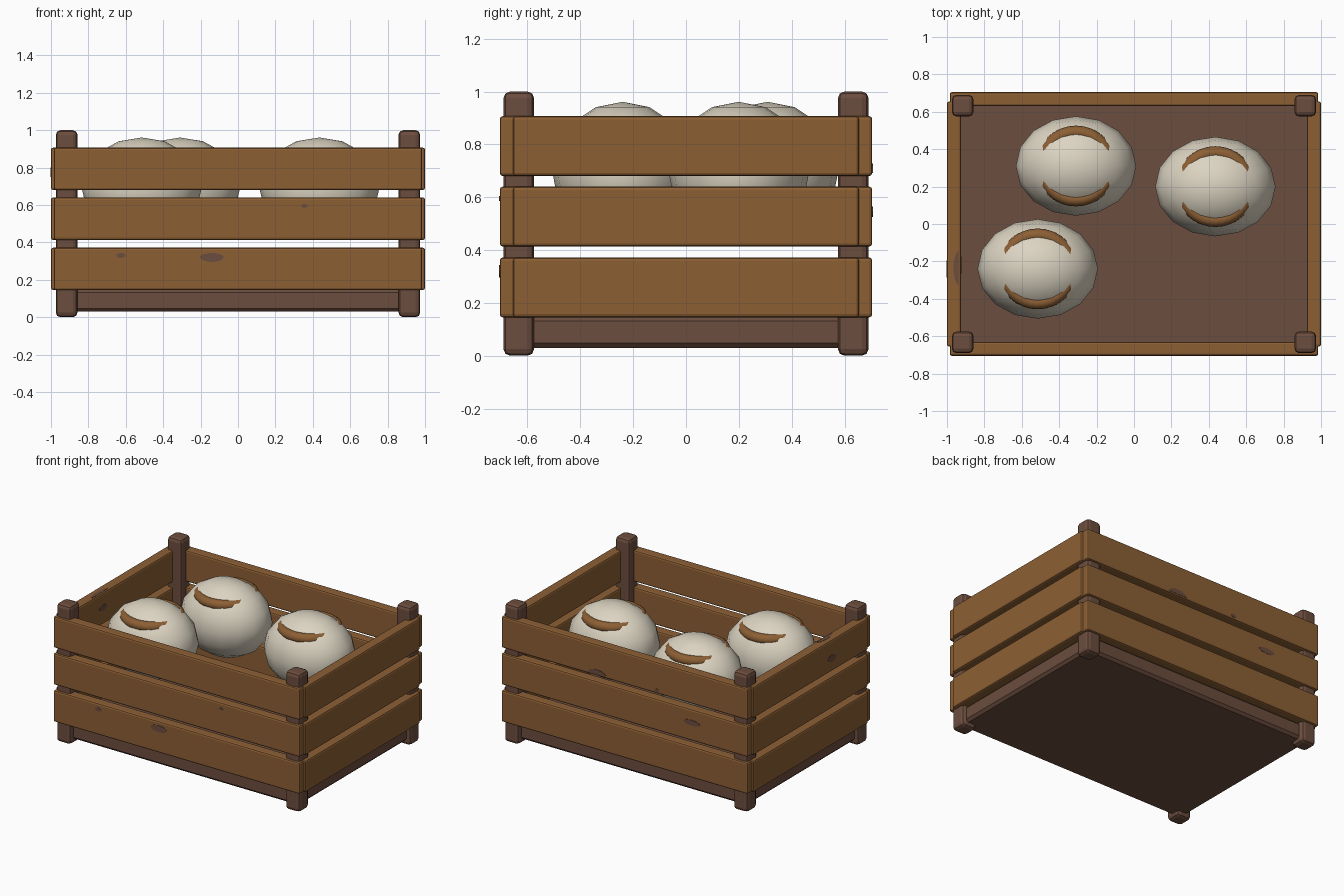
import bpy, bmesh, math
from mathutils import Vector

if "Cube" in bpy.data.objects:
    bpy.data.objects.remove(bpy.data.objects["Cube"])


def material(name, rgb):
    def lin(c):
        c /= 255
        return c / 12.92 if c <= 0.04045 else ((c + 0.055) / 1.055) ** 2.4
    m = bpy.data.materials.new(name)
    m.diffuse_color = (*[lin(c) for c in rgb], 1)
    m.use_nodes = True
    m.node_tree.nodes["Principled BSDF"].inputs["Base Color"].default_value = m.diffuse_color
    return m


PLANK = material("plank_brown", (140, 95, 52))
DARK = material("dark_brown", (108, 77, 62))
CREAM = material("cream", (220, 212, 194))


def box(name, lo, hi, mat, bevel, segments=2):
    lo, hi = Vector(lo), Vector(hi)
    bpy.ops.mesh.primitive_cube_add(size=1, location=(lo + hi) / 2)
    o = bpy.context.object
    o.name = name
    o.scale = hi - lo
    bpy.ops.object.transform_apply(location=False, rotation=False, scale=True)
    o.data.materials.append(mat)
    b = o.modifiers.new("bevel", 'BEVEL')
    b.width, b.segments = bevel, segments
    return o


# Corner posts and floor
for sx, side in ((-1, "left"), (1, "right")):
    for sy, end in ((-1, "front"), (1, "back")):
        x, y = sx * 0.916, sy * 0.633
        box(f"post_{end}_{side}", (x - 0.058, y - 0.058, 0),
            (x + 0.058, y + 0.058, 1), DARK, 0.025)
box("floor", (-0.945, -0.655, 0.03), (0.945, 0.655, 0.15), DARK, 0.018, 1)

# Three rows of slats on every side
for i, (z0, z1) in enumerate(((0.145, 0.372), (0.413, 0.64), (0.68, 0.907))):
    for s, n in ((-1, "front"), (1, "back")):
        ys = sorted((s * 0.63, s * 0.705))
        box(f"slat_{n}_{i}", (-0.985, ys[0], z0), (0.985, ys[1], z1), PLANK, 0.012)
    for s, n in ((-1, "left"), (1, "right")):
        xs = sorted((s * 0.925, s * 1.0))
        box(f"slat_{n}_{i}", (xs[0], -0.655, z0), (xs[1], 0.655, z1), PLANK, 0.012)


# Wood knots: thin elliptical plates, spanned by two half-axis vectors
def knot(name, centre, u, v, arc=2 * math.pi):
    centre, u, v = Vector(centre), Vector(u), Vector(v)
    n = u.cross(v).normalized() * 0.002
    bm = bmesh.new()
    count = 14
    pts = []
    for i in range(count):
        a = arc * i / (count if arc > 6 else count - 1)
        pts.append(centre + u * math.cos(a) + v * math.sin(a))
    low = [bm.verts.new(p - n) for p in pts]
    high = [bm.verts.new(p + n) for p in pts]
    bm.faces.new(high)
    bm.faces.new(low[::-1])
    for i in range(count):
        j = (i + 1) % count
        bm.faces.new((low[i], low[j], high[j], high[i]))
    me = bpy.data.meshes.new(name)
    bm.to_mesh(me)
    bm.free()
    me.materials.append(DARK)
    bpy.context.collection.objects.link(bpy.data.objects.new(name, me))


for i, (x, y, z, a, b) in enumerate((
        (-0.14, -0.705, 0.32, 0.064, 0.024), (-0.626, -0.705, 0.33, 0.025, 0.013),
        (0.355, -0.705, 0.595, 0.017, 0.01), (-0.54, 0.705, 0.545, 0.065, 0.02),
        (-0.26, 0.705, 0.705, 0.02, 0.012))):
    knot(f"knot_{i}", (x, y, z), (a, 0, 0), (0, 0, b))
knot("knot_back_edge", (0.22, 0.705, 0.692), (0.075, 0, 0), (0, 0, 0.035), math.pi)
knot("knot_left_outer", (-1.0, -0.24, 0.775), (0, 0.045, 0), (0, 0, 0.025))
knot("knot_left_inner", (-0.925, -0.22, 0.80), (0, 0.045, 0), (0, 0, 0.02))
knot("knot_left_top", (-0.937, -0.235, 0.907), (0, 0.09, 0), (-0.028, 0, 0), math.pi)

# Round loaves, each with a brown ring partly sunk into its top
for i, (x, y) in enumerate(((-0.31, 0.31), (0.435, 0.2), (-0.515, -0.24))):
    bpy.ops.mesh.primitive_uv_sphere_add(segments=16, ring_count=8, radius=1,
                                         location=(x, y, 0.695))
    ball = bpy.context.object
    ball.name = f"round_{i}"
    ball.scale = (0.322, 0.266, 0.266)
    ball.data.materials.append(CREAM)
    bpy.ops.object.shade_smooth()
    bpy.ops.mesh.primitive_torus_add(major_segments=32, minor_segments=10,
                                     major_radius=0.181, minor_radius=0.035,
                                     location=(x, y, 0.864))
    ring = bpy.context.object
    ring.name = f"ring_{i}"
    ring.data.materials.append(PLANK)
    bpy.ops.object.shade_smooth()
